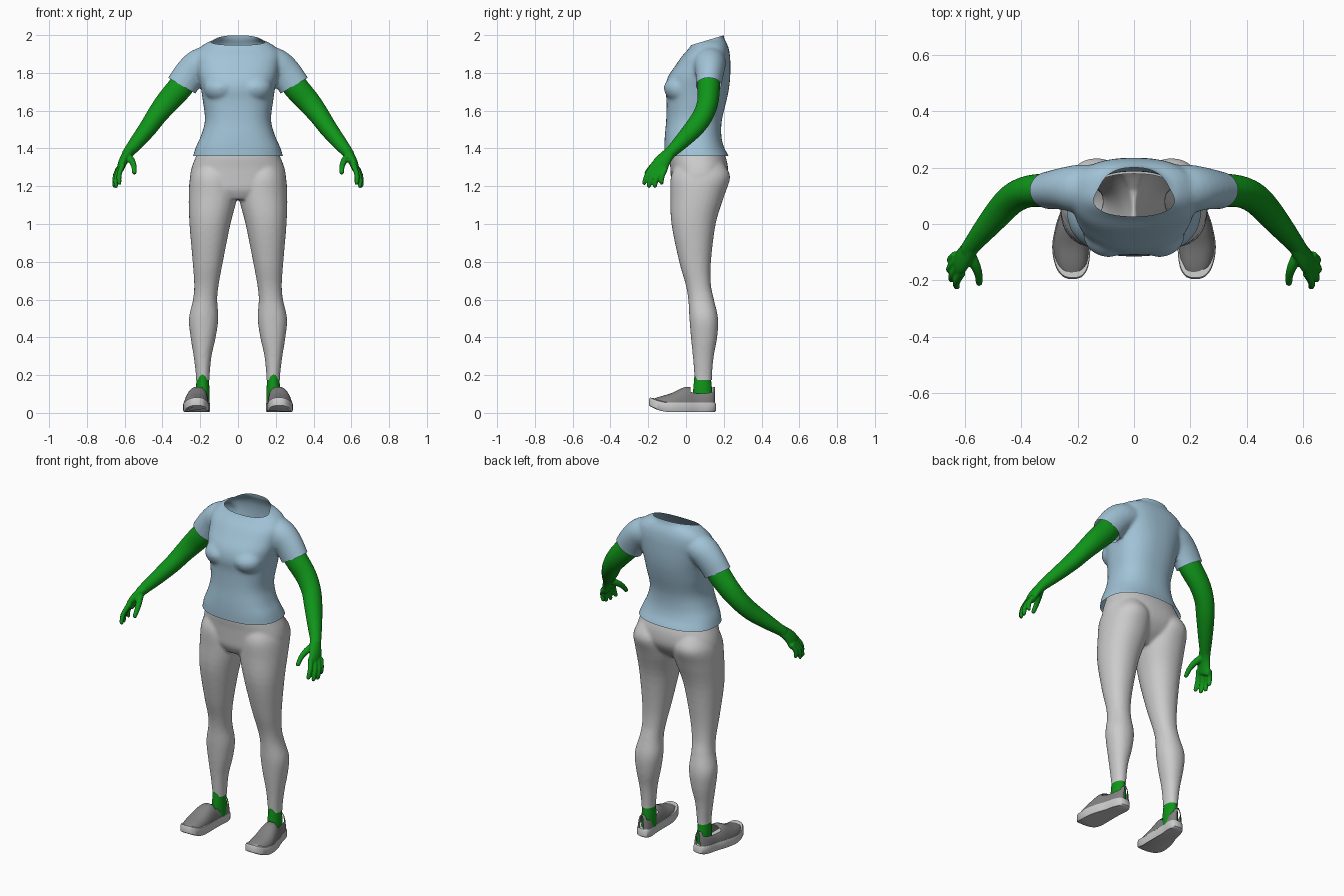
import bpy, bmesh
from math import cos, sin, pi, copysign
from mathutils import Vector

if "Cube" in bpy.data.objects:
    bpy.data.objects.remove(bpy.data.objects["Cube"])


def material(name, rgb):
    m = bpy.data.materials.new(name)
    m.diffuse_color = (*rgb, 1)
    m.use_nodes = True
    m.node_tree.nodes["Principled BSDF"].inputs["Base Color"].default_value = m.diffuse_color
    return m


BLUE = material("shirt_blue", (0.36, 0.55, 0.68))
GREEN = material("skin_green", (0.005, 0.3, 0.01))
DARK = material("shoe_dark", (0.04, 0.04, 0.045))
GREY = material("shoe_grey", (0.22, 0.22, 0.22))
WHITE = material("sole_white", (0.75, 0.75, 0.72))


def spline(rows, n=4):
    """Catmull-Rom interpolation of rows of numbers."""
    out = []
    for i in range(len(rows) - 1):
        quad = (rows[max(i - 1, 0)], rows[i], rows[i + 1], rows[min(i + 2, len(rows) - 1)])
        for k in range(n):
            t = k / n
            out.append([0.5 * (2 * b + (c - a) * t + (2 * a - 5 * b + 4 * c - d) * t * t
                               + (3 * b - a - 3 * c + d) * t ** 3) for a, b, c, d in zip(*quad)])
    return out + [list(rows[-1])]


def bridge(bm, rings, caps=True):
    for a, b in zip(rings, rings[1:]):
        for i in range(len(a)):
            j = (i + 1) % len(a)
            bm.faces.new((a[i], a[j], b[j], b[i]))
    if caps:
        bm.faces.new(rings[0])
        bm.faces.new(rings[-1])


def tube(bm, rows, side=1, power=2.0, flat=False, seg=32):
    """Loft through rows (x, y, z, radius along y, radius across)."""
    rows = spline(rows)
    pts = [Vector((r[0] * side, r[1], r[2])) for r in rows]
    rings = []
    for i, (p, r) in enumerate(zip(pts, rows)):
        t = Vector((0, 0, 1)) if flat else (pts[min(i + 1, len(pts) - 1)] - pts[max(i - 1, 0)]).normalized()
        u = (Vector((0, 1, 0)) - t * t.y).normalized()
        v = t.cross(u)
        ring = []
        for k in range(seg):
            c, s = cos(2 * pi * k / seg), sin(2 * pi * k / seg)
            c, s = (copysign(abs(q) ** (2 / power), q) for q in (c, s))
            ring.append(bm.verts.new(p + u * c * r[3] + v * s * r[4]))
        rings.append(ring)
    bridge(bm, rings)


def body(rows):
    """(z, half width, front y, back y) -> tube rows on the centre line"""
    return [(0, (f + b) / 2, z, (b - f) / 2, w) for z, w, f, b in rows]


def finish(name, bm, mats=(), voxel=0, smooth=6):
    """Make an object; optionally fuse its overlapping volumes into one skin."""
    bmesh.ops.recalc_face_normals(bm, faces=bm.faces)
    me = bpy.data.meshes.new(name)
    bm.to_mesh(me)
    bm.free()
    ob = bpy.data.objects.new(name, me)
    bpy.context.collection.objects.link(ob)
    if voxel:
        m = ob.modifiers.new("fuse", 'REMESH')
        m.mode, m.voxel_size = 'VOXEL', voxel
        m = ob.modifiers.new("soften", 'SMOOTH')
        m.factor, m.iterations = 0.5, smooth
        dg = bpy.context.evaluated_depsgraph_get()
        new = bpy.data.meshes.new_from_object(ob.evaluated_get(dg))
        ob.modifiers.clear()
        ob.data = new
    ob.data.materials.clear()
    for m in mats:
        ob.data.materials.append(m)
    return ob


def trim(ob, co, no, region=lambda c: True):
    """Cut away everything on the normal's side of a plane, leaving an open edge."""
    bm = bmesh.new()
    bm.from_mesh(ob.data)
    faces = [f for f in bm.faces if region(f.calc_center_median())]
    geom = faces + list({e for f in faces for e in f.edges}) + list({v for f in faces for v in f.verts})
    bmesh.ops.bisect_plane(bm, geom=geom, plane_co=co, plane_no=no, clear_outer=True)
    bm.to_mesh(ob.data)
    bm.free()


# Shirt: torso, bust and sleeves fused, then opened at neck, hem and cuffs
bm = bmesh.new()
tube(bm, body([(1.31, .25, -.115, .24), (1.36, .238, -.115, .225), (1.41, .222, -.115, .2),
               (1.47, .195, -.112, .187), (1.55, .175, -.105, .19), (1.65, .186, -.103, .214),
               (1.72, .197, -.11, .228), (1.78, .21, -.095, .234), (1.84, .22, -.055, .235),
               (1.89, .225, -.02, .233), (1.93, .205, .015, .226), (1.96, .165, .034, .214),
               (1.985, .115, .035, .202), (2.05, .1, .03, .195)]), power=2.4, flat=True, seg=48)
for s in (1, -1):
    tube(bm, [(.13, .125, 1.87, .085, .08), (.2, .125, 1.845, .085, .085), (.25, .125, 1.80, .075, .085),
              (.2975, .12, 1.7325, .067, .084), (.33, .12, 1.675, .067, .084)], s)
    tube(bm, [(.09, -.03, 1.65, .03, .03), (.09, -.035, 1.675, .065, .075), (.09, -.035, 1.725, .083, .09),
              (.09, -.03, 1.77, .06, .07), (.09, -.02, 1.8, .03, .03)], s, flat=True)
shirt = finish("shirt", bm, [BLUE], 0.009, 8)
trim(shirt, (0, 0, 1.36), (0, 0, -1))
trim(shirt, (0, .03, 1.948), (0, -.3, 1))
for s in (1, -1):
    trim(shirt, (.2975 * s, 0, 1.7325), (.506 * s, 0, -.863), lambda c: c.x * s > .208 and c.z > 1.6)

# Leggings: hips and two legs fused, then opened at waist and ankles
bm = bmesh.new()
tube(bm, body([(1.46, .185, -.08, .165), (1.36, .222, -.088, .208), (1.3, .245, -.083, .222),
               (1.24, .254, -.08, .218), (1.18, .235, -.075, .18), (1.13, .1, -.05, .12)]),
     power=2.3, flat=True, seg=48)
leg = [(1.32, .04, .22, -.05, .2), (1.25, .012, .253, -.08, .234), (1.15, .003, .261, -.082, .203),
       (1.0, .04, .257, -.077, .157), (.8, .08, .24, -.036, .132), (.68, .102, .232, -.002, .132),
       (.6, .11, .238, .012, .148), (.5, .104, .26, .018, .17), (.4, .118, .251, .026, .165),
       (.3, .14, .235, .036, .147), (.2, .15, .223, .044, .138), (.14, .152, .222, .046, .138)]
for s in (1, -1):
    tube(bm, [((a + b) / 2, (f + k) / 2, z, (k - f) / 2, (b - a) / 2) for z, a, b, f, k in leg],
         s, power=2.15, flat=True)
pants = finish("leggings", bm, (), 0.009, 5)
trim(pants, (0, 0, .175), (0, 0, -1))
trim(pants, (0, 0, 1.43), (0, 0, 1))

# Arms with hands
fingers = [((.61, -.172, 1.315), (.63, -.225, 1.21)), ((.622, -.152, 1.30), (.648, -.2, 1.195)),
           ((.63, -.13, 1.295), (.655, -.168, 1.195)), ((.632, -.108, 1.295), (.65, -.132, 1.212))]
for s, label in ((1, "left"), (-1, "right")):
    bm = bmesh.new()
    tube(bm, [(.245, .122, 1.81, .058, .065), (.305, .12, 1.725, .06, .067), (.375, .115, 1.645, .056, .062),
              (.43, .09, 1.575, .054, .054), (.475, .045, 1.51, .052, .048), (.53, -.02, 1.44, .042, .04),
              (.575, -.075, 1.385, .032, .031), (.59, -.095, 1.365, .03, .028)], s)
    tube(bm, [(.57, -.072, 1.39, .03, .028), (.598, -.11, 1.35, .038, .025), (.615, -.135, 1.315, .045, .022),
              (.624, -.142, 1.285, .042, .017), (.626, -.146, 1.275, .03, .01)], s)
    for a, b in fingers:
        a, b = Vector(a), Vector(b)
        m = a.lerp(b, .5) + Vector((.009, -.006, 0))
        tube(bm, [(*a, .014, .015), (*m, .0135, .0135), (*a.lerp(b, .93), .0115, .0115), (*b, .007, .007)], s, seg=16)
    tube(bm, [(.585, -.1, 1.36, .02, .02), (.563, -.145, 1.335, .018, .018), (.551, -.18, 1.305, .0145, .0145),
              (.549, -.208, 1.272, .012, .012), (.549, -.213, 1.264, .007, .007)], s, seg=16)
    finish(label + "_arm", bm, [GREEN], 0.005, 3)

# Feet: ankle, sole and slip-on upper; plan rows are (y, centre x, half width)
plan = spline([(-.195, .218, .012), (-.185, .218, .036), (-.15, .22, .058), (-.08, .222, .068), (0, .215, .061),
               (.06, .204, .051), (.12, .194, .046), (.15, .19, .033), (.16, .19, .012)], 5)
heights = spline([(.055,), (.07,), (.084,), (.104,), (.138,), (.125,), (.127,), (.137,), (.137,)], 5)


def spring(y):
    return .025 * (max(0, -.09 - y) / .1) ** 2


for s, label in ((1, "left"), (-1, "right")):
    bm = bmesh.new()
    tube(bm, [(.187, .088, .05, .05, .036), (.187, .088, .12, .05, .036), (.187, .088, .175, .045, .033),
              (.187, .09, .22, .045, .033)], s, flat=True)
    finish(label + "_ankle", bm, [GREEN])

    bm = bmesh.new()
    loop = [(y, x + w) for y, x, w in plan] + [(y, x - w) for y, x, w in reversed(plan)]
    rings = [[bm.verts.new((s * (.21 + (x - .21) * k), -.02 + (y + .02) * k, z + spring(y))) for y, x in loop]
             for z, k in ((.005, .95), (.012, 1), (.046, 1), (.054, .97))]
    bridge(bm, rings)
    finish(label + "_shoe_sole", bm, [WHITE])

    bm = bmesh.new()
    n = 28
    rows = []
    for (y, x, w), (h,) in zip(plan, heights):
        rows.append([bm.verts.new((s * (x + .95 * w * copysign(abs(cos(pi * k / n)) ** .8, cos(pi * k / n))),
                                   -.02 + (y + .02) * .97, .035 + (h - .035) * sin(pi * k / n) ** .8))
                     for k in range(n + 1)])
    for a, b in zip(rows, rows[1:]):
        for k in range(n):
            y, z = (a[k].co.y + b[k].co.y) / 2, a[k].co.z
            if .025 < y < .14 and 7 <= k < n - 7:      # foot opening
                continue
            f = bm.faces.new((a[k], a[k + 1], b[k + 1], b[k]))
            f.material_index = int(y > -.035 + (z - .055) * .73)
    finish(label + "_shoe_upper", bm, [GREY, DARK])

# Smooth shading with crisp edges kept
for ob in bpy.context.collection.objects:
    bpy.ops.object.select_all(action='DESELECT')
    ob.select_set(True)
    bpy.context.view_layer.objects.active = ob
    bpy.ops.object.shade_smooth_by_angle(angle=0.8)
